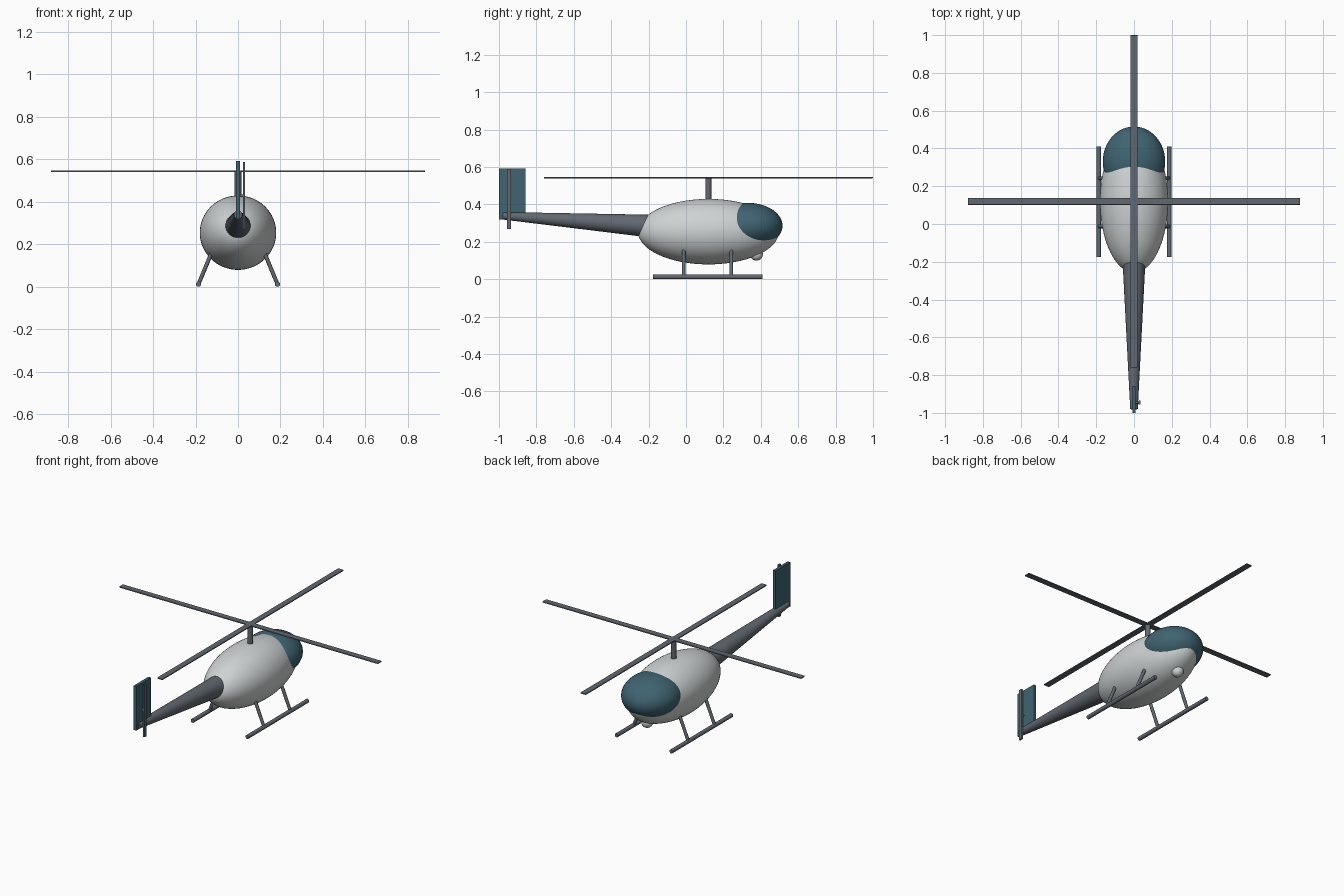
import bpy
import math
from mathutils import Vector

cube = bpy.data.objects.get("Cube")
if cube:
    bpy.data.objects.remove(cube, do_unlink=True)


def material(name, rgb):
    mat = bpy.data.materials.new(name)
    mat.use_nodes = True
    mat.diffuse_color = (*rgb, 1)
    mat.node_tree.nodes["Principled BSDF"].inputs["Base Color"].default_value = (*rgb, 1)
    return mat


PALE = material("pale grey paint", (0.62, 0.65, 0.65))
TEAL = material("teal glass", (0.05, 0.125, 0.165))
STEEL = material("slate metal", (0.12, 0.14, 0.165))


def finish(name, mat, smooth=True):
    obj = bpy.context.object
    obj.name = name
    obj.data.materials.append(mat)
    if smooth:
        bpy.ops.object.transform_apply(location=False, rotation=False, scale=True)
        bpy.ops.object.shade_smooth_by_angle(angle=math.radians(40))
    return obj


def ellipsoid(name, mat, centre, radii):
    # poles lie along the flight direction
    bpy.ops.mesh.primitive_uv_sphere_add(segments=64, ring_count=40, location=centre,
                                         rotation=(math.pi / 2, 0, 0))
    bpy.context.object.scale = (radii[0], radii[2], radii[1])
    return finish(name, mat)


def rod(name, mat, start, end, r1, r2=None, sides=24):
    start, end = Vector(start), Vector(end)
    axis = end - start
    bpy.ops.mesh.primitive_cone_add(vertices=sides, radius1=r1, radius2=r1 if r2 is None else r2,
                                    depth=axis.length, location=(start + end) / 2)
    bpy.context.object.rotation_euler = axis.to_track_quat('Z', 'Y').to_euler()
    return finish(name, mat)


def box(name, mat, centre, size):
    bpy.ops.mesh.primitive_cube_add(size=1, location=centre)
    bpy.context.object.scale = size
    bpy.ops.object.transform_apply(location=False, rotation=False, scale=True)
    return finish(name, mat, smooth=False)


HUB_Y = 0.12

# Fuselage, canopy and sensor ball
ellipsoid("fuselage", PALE, (0, HUB_Y, 0.254), (0.18, 0.377, 0.175))
ellipsoid("canopy", TEAL, (0, 0.33, 0.286), (0.165, 0.186, 0.122))
ellipsoid("sensor_ball", PALE, (0, 0.377, 0.133), (0.034, 0.034, 0.034))

# Tail boom, fin and tail rotor
rod("tail_boom", STEEL, (0, -0.15, 0.281), (0, -0.98, 0.339), 0.063, 0.02, sides=40)
box("tail_fin", TEAL, (0, -0.929, 0.455), (0.018, 0.142, 0.272))
box("tail_rotor_blade", STEEL, (0.029, -0.946, 0.428), (0.01, 0.021, 0.32))
rod("tail_rotor_shaft", STEEL, (0, -0.946, 0.428), (0.029, -0.946, 0.428), 0.006)

# Mast and crossed main rotor blades
rod("rotor_mast", STEEL, (0, HUB_Y, 0.4), (0, HUB_Y, 0.542), 0.016)
for name, size in (("rotor_blade_long", (0.037, 1.76, 0.008)),
                   ("rotor_blade_cross", (1.76, 0.037, 0.008))):
    blade = box(name, STEEL, (0, HUB_Y, 0.543), size)
    bevel = blade.modifiers.new("soft_edges", 'BEVEL')
    bevel.width = 0.003
    bevel.segments = 2

# Landing skids with raked struts
for side, s in (("left", 1), ("right", -1)):
    rod("skid_" + side, STEEL, (s * 0.186, -0.176, 0.012), (s * 0.186, 0.409, 0.012), 0.012)
    for place, y in (("rear", -0.013), ("front", 0.243)):
        rod(f"strut_{place}_{side}", STEEL, (s * 0.186, y, 0.012), (s * 0.122, y, 0.165), 0.0095)
